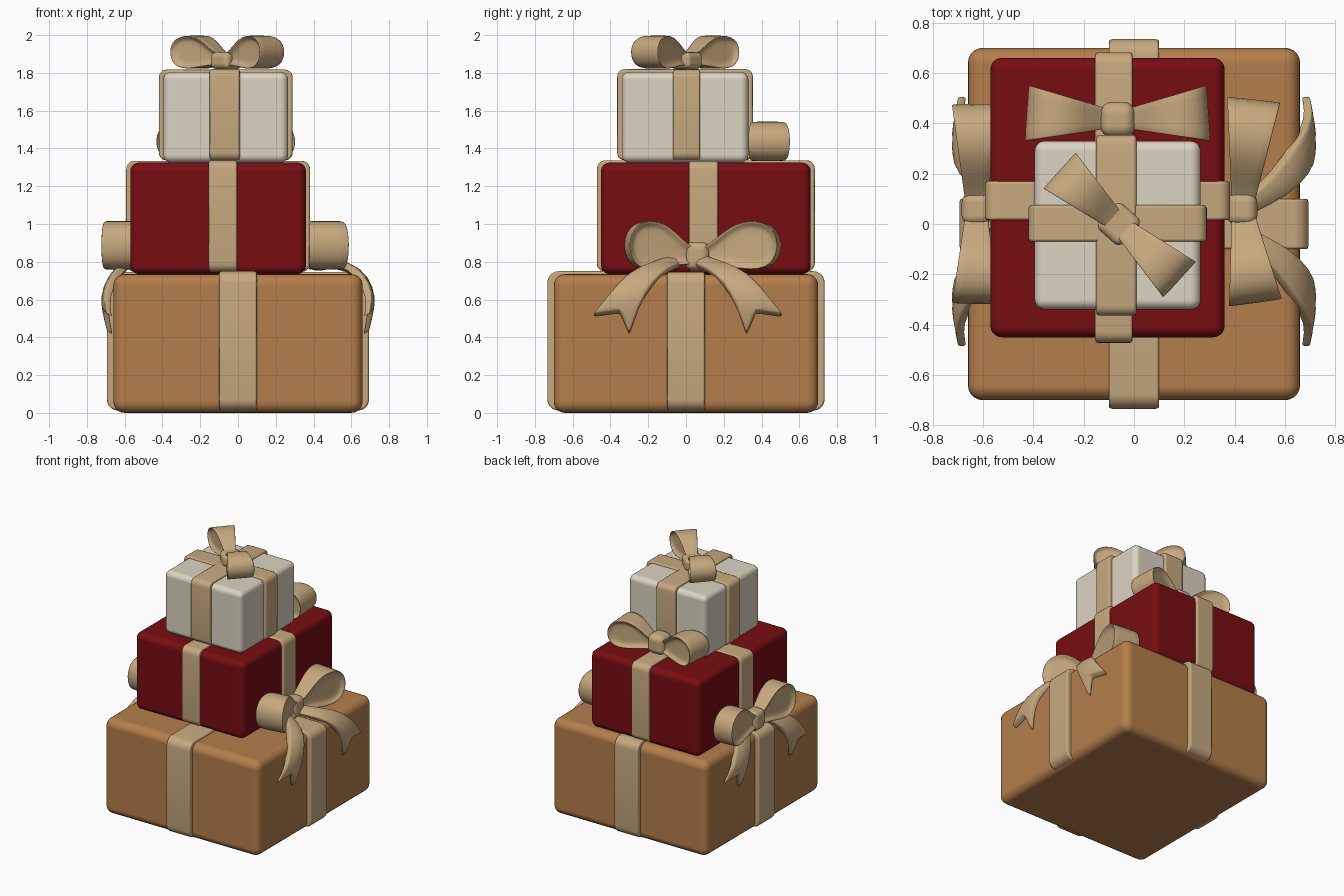
import bpy, bmesh, math
from mathutils import Vector, Matrix

if "Cube" in bpy.data.objects:
    bpy.data.objects.remove(bpy.data.objects["Cube"])


def material(name, rgb):
    m = bpy.data.materials.new(name)
    m.diffuse_color = (*rgb, 1)
    m.use_nodes = True
    m.node_tree.nodes["Principled BSDF"].inputs["Base Color"].default_value = m.diffuse_color
    return m


BROWN = material("kraft brown", (0.46, 0.21, 0.07))
RED = material("deep red", (0.19, 0.004, 0.006))
CREAM = material("cream", (0.72, 0.66, 0.54))
TAN = material("ribbon tan", (0.57, 0.40, 0.21))


def finish(name, bm, mat, bevel, segments=3, subdivide=0):
    bmesh.ops.recalc_face_normals(bm, faces=bm.faces)
    for f in bm.faces:
        f.smooth = True
    me = bpy.data.meshes.new(name)
    bm.to_mesh(me)
    bm.free()
    me.materials.append(mat)
    ob = bpy.data.objects.new(name, me)
    bpy.context.collection.objects.link(ob)
    b = ob.modifiers.new("soft edges", 'BEVEL')
    b.width, b.segments = bevel, segments
    b.limit_method, b.angle_limit = 'ANGLE', math.radians(40)
    b.harden_normals = True
    if subdivide:
        s = ob.modifiers.new("smooth", 'SUBSURF')
        s.levels = s.render_levels = subdivide
    return ob


def block(lo, hi):
    bm = bmesh.new()
    bmesh.ops.create_cube(bm, size=1)
    for v in bm.verts:
        v.co = Vector([lo[i] if v.co[i] < 0 else hi[i] for i in range(3)])
    return bm


def ribbon(name, lo, hi, axis, radius):
    """Band around a box, rounded over the edges that run along its width."""
    bm = block(lo, hi)
    edges = [e for e in bm.edges
             if abs((e.verts[0].co - e.verts[1].co).normalized()[axis]) > 0.9]
    bmesh.ops.bevel(bm, geom=edges, offset=radius, segments=5, profile=0.5, affect='EDGES')
    finish(name, bm, TAN, 0.012, 2)


def gift(name, mat, lo, hi, round_, out, up, xband, yband):
    finish(name, block(lo, hi), mat, round_, 5)
    z0, z1 = lo[2] + 0.012, hi[2] + up
    ribbon(name + "_ribbon_front_back", (xband[0], lo[1] - out, z0),
           (xband[1], hi[1] + out, z1), 0, round_)
    ribbon(name + "_ribbon_sides", (lo[0] - out, yband[0], z0),
           (hi[0] + out, yband[1], z1 - 0.003), 1, round_)


# Side outline of a bow loop: (distance from knot, height), both 0..1
LOOP = [(0, .12), (.3, .10), (.5, .03), (.68, 0), (.84, .04), (.95, .18), (1, .42),
        (.99, .65), (.93, .84), (.82, .96), (.66, 1), (.5, .95), (.33, .78), (.15, .52), (0, .42)]


def loop(name, origin, angle, length, height, w0, w1):
    """Flared ribbon loop with hollowed sides."""
    bm = bmesh.new()
    rot = Matrix.Translation(origin) @ Matrix.Rotation(math.radians(angle), 4, 'Z')
    rings = []
    for side in (-1, 1):
        rings.append([bm.verts.new(rot @ Vector((u * length, side * (w0 + (w1 - w0) * u), h * height)))
                      for u, h in LOOP])
    n = len(LOOP)
    for i in range(n):
        j = (i + 1) % n
        bm.faces.new((rings[0][i], rings[0][j], rings[1][j], rings[1][i]))
    caps = [bm.faces.new(r) for r in rings]
    bmesh.ops.recalc_face_normals(bm, faces=bm.faces)
    bmesh.ops.inset_individual(bm, faces=caps, thickness=height * 0.13, depth=0)
    for cap in caps:
        push = cap.normal * -0.03
        for v in cap.verts:
            v.co += push
    finish(name, bm, TAN, 0.014, 2, 1)


def bow(name, origin, loops, height, w0, w1, knot, angle):
    for k, (a, length) in enumerate(loops):
        loop(f"{name}_loop_{k + 1}", origin, a, length, height, w0, w1)
    bm = block([-s / 2 for s in knot], [s / 2 for s in knot])
    bm.transform(Matrix.Translation(Vector(origin) + Vector((0, 0, knot[2] / 2)))
                 @ Matrix.Rotation(math.radians(angle), 4, 'Z'))
    finish(name + "_knot", bm, TAN, min(knot) * 0.33, 4)


# Upper and lower edges of a hanging ribbon tail
OUTER = [(.45, .09, .84), (.57, .20, .805), (.66, .33, .75), (.715, .42, .64), (.70, .51, .53)]
INNER = [(.45, .03, .80), (.62, .11, .775), (.705, .20, .70), (.73, .27, .58), (.695, .32, .43)]


def tail(name, xs, ys, xmin):
    def place(p):
        return Vector((xs * max(p[0], xmin), 0.01 + ys * (p[1] - 0.01), p[2]))
    bm = bmesh.new()
    rows = []
    for i, (a, b) in enumerate(zip(OUTER, INNER)):
        a, b = place(a), place(b)
        mid = (a + b) / 2 + Vector((xs * 0.012, 0, 0.006))
        if i == len(OUTER) - 1:          # swallow-tail notch
            mid = place((.72, .37, .55))
        rows.append([bm.verts.new(p) for p in (a, mid, b)])
    for r, s in zip(rows, rows[1:]):
        for k in range(2):
            bm.faces.new((r[k], r[k + 1], s[k + 1], s[k]))
    bmesh.ops.recalc_face_normals(bm, faces=bm.faces)
    if sum(f.normal.x for f in bm.faces) * xs < 0:
        bmesh.ops.reverse_faces(bm, faces=bm.faces)
    # thicken inward towards the box
    ext = bmesh.ops.extrude_face_region(bm, geom=bm.faces[:], use_keep_orig=True)
    for v in ext["geom"]:
        if isinstance(v, bmesh.types.BMVert):
            v.co += Vector((-xs * 0.035, 0, -0.025))
    finish(name, bm, TAN, 0.008, 2, 1)


# Three stacked gift boxes with crossed ribbons
gift("large_box", BROWN, (-.66, -.70, 0), (.66, .70, .735), .06, .034, .015, (-.10, .10), (-.10, .10))
gift("medium_box", RED, (-.57, -.45, .735), (.36, .66, 1.325), .045, .022, .012, (-.155, -.005), (.015, .17))
gift("small_box", CREAM, (-.395, -.34, 1.325), (.265, .33, 1.805), .04, .024, .015, (-.15, .01), (-.07, .075))

# Bow on top, set diagonally
bow("top_bow", (-.06, 0, 1.82), [(138, .32), (-42.5, .33)], .18, .045, .105, (.13, .14, .09), 138)

# Bow behind the small box
bow("back_bow", (-.065, .415, 1.33), [(176, .365), (4, .365)], .215, .04, .12, (.14, .14, .15), 0)

# Bows with tails on both sides of the large box
bow("right_bow", (.43, .06, .755), [(84, .44), (-82, .38)], .265, .05, .115, (.12, .13, .15), 0)
bow("left_bow", (-.625, .06, .755), [(91, .42), (-91, .38)], .265, .05, .10, (.12, .13, .15), 0)
for xs, side, xmin in ((1, "right", .45), (-1, "left", .60)):
    for ys, end in ((1, "back"), (-1, "front")):
        tail(f"{side}_{end}_tail", xs, ys, xmin)
